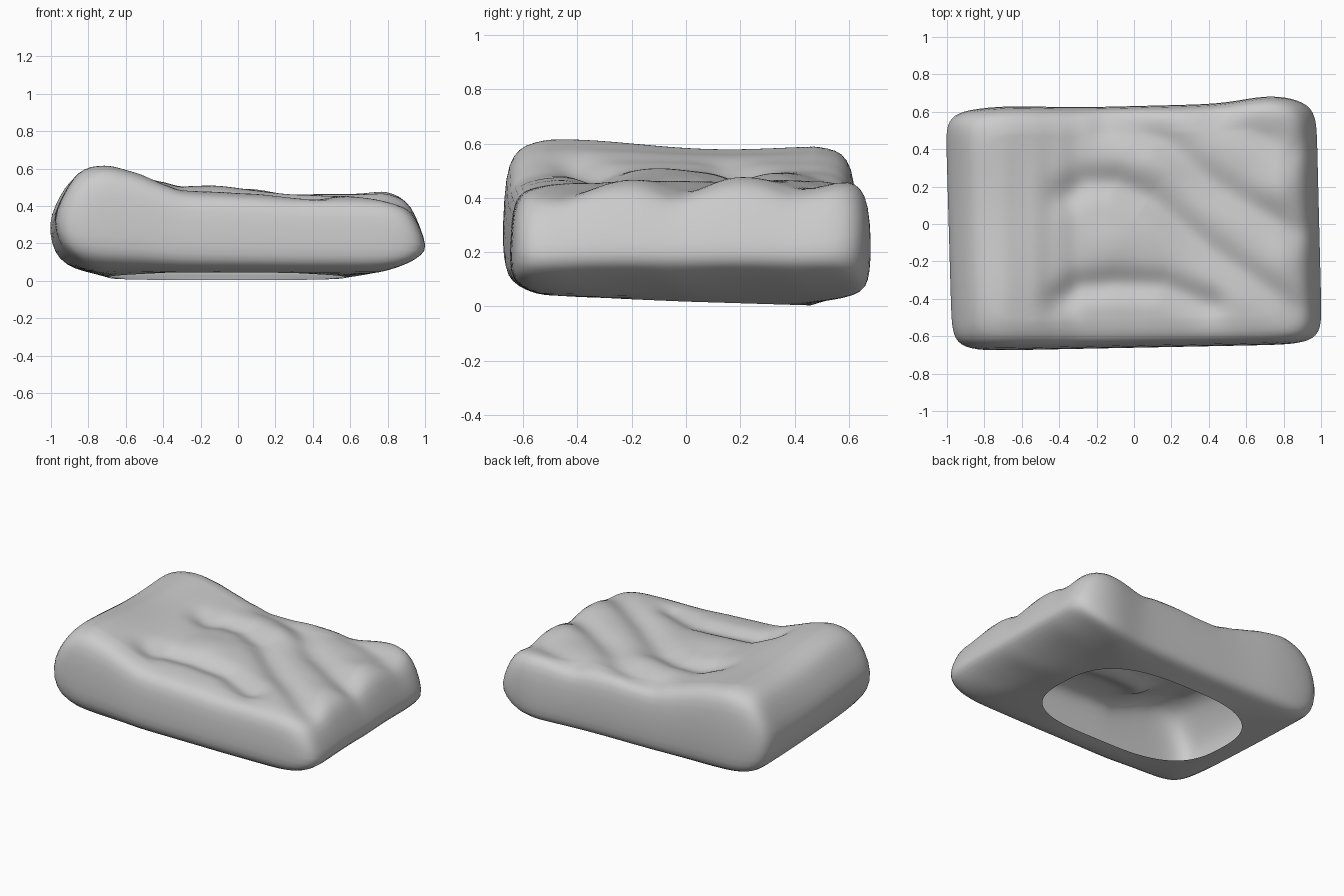
import bpy, bmesh, math

if "Cube" in bpy.data.objects:
    bpy.data.objects.remove(bpy.data.objects["Cube"])

N, RINGS = 144, 28

# crest height along the length, (x, z)
CREST = [(-1.0, .58), (-.85, .59), (-.7, .60), (-.55, .57), (-.42, .53), (-.3, .495),
         (-.15, .49), (.05, .48), (.3, .465), (.55, .465), (.75, .46), (1.0, .44)]
# fold grooves in the quilt: polyline, depth, width
GROOVES = [
    ([(-.38, -.40), (-.3, -.34), (-.1, -.32), (.15, -.33), (.4, -.43)], .042, .08),
    ([(-.36, .16), (-.25, .22), (-.1, .22), (.08, .14), (.4, -.13), (.85, -.45)], .038, .085),
    ([(-.15, .54), (0, .52), (.15, .45), (.45, .2), (.85, -.04)], .038, .085),
    ([(.45, .57), (.6, .52), (.85, .41)], .03, .085),
]
# edge sections: (inset, fraction of local height), from top roll to underside
RIGHT = [(.2, 1), (.13, .97), (.08, .89), (.035, .66), (.0, .42), (.025, .33), (.1, .22), (.2, .14), (.3, .08)]
LEFT = [(.2, 1), (.135, .96), (.09, .86), (.04, .72), (.0, .55), (.03, .35), (.08, .2), (.15, .11), (.25, .06)]
LEFT_BACK = [(.2, 1), (.13, .96), (.08, .86), (.03, .7), (.0, .55), (.01, .34), (.05, .2), (.13, .11), (.25, .06)]
FRONT = [(.14, 1), (.075, .98), (.035, .92), (.01, .80), (.0, .5), (.0, .28), (.025, .19), (.07, .13), (.13, .085)]
BACK = [(.14, 1), (.075, .98), (.035, .92), (.01, .80), (.0, .5), (.005, .26), (.015, .14), (.05, .08), (.12, .05)]


def curve(pts, x):
    if x <= pts[0][0]:
        return pts[0][1]
    for (x0, z0), (x1, z1) in zip(pts, pts[1:]):
        if x <= x1:
            t = (x - x0) / (x1 - x0)
            t = t * .5 + .5 * t * t * (3 - 2 * t)
            return z0 + (z1 - z0) * t
    return pts[-1][1]


def bump(d, width):
    return math.exp(-(d / width) ** 2)


def dist(path, x, y):
    best = 9
    for (ax, ay), (bx, by) in zip(path, path[1:]):
        dx, dy = bx - ax, by - ay
        t = max(0, min(1, ((x - ax) * dx + (y - ay) * dy) / (dx * dx + dy * dy)))
        best = min(best, math.hypot(x - ax - t * dx, y - ay - t * dy))
    return best


def height(x, y):
    z = curve(CREST, x)
    # raised end is highest at its front
    if x < -.4:
        z += (.018 * bump(y + .45, .3) - .02 * bump(y - .15, .35)) * min(1, (-.4 - x) * 4)
    for path, depth, width in GROOVES:
        z -= depth * bump(dist(path, x, y), width)
    # front roll is a little lower than the back
    z -= .02 * bump(y + .58, .15) * max(0, min(1, (x + .45) * 4))
    # puffed folds
    z += .02 * bump(x + .12, .2) * bump(y + .1, .14)
    z += .015 * bump(x - .1, .3) * bump(y - .33, .1)
    z += .02 * bump(x - .72, .2) * bump(y - .62, .12)
    z += bump(x - .8, .15) * (.01 * bump(y + .2, .12) + .02 * bump(y - .2, .12))
    return z


def squircle(a, n):
    c, s = math.cos(a), math.sin(a)
    k = (abs(c) ** n + abs(s) ** n) ** (-1 / n)
    return c * k, s * k


def warp(x, y):
    # slightly uneven outline
    v = y / .645
    if v > 0:
        y += v * (-.02 + .025 * (x + .3) + .035 * bump(x - .75, .2) + .015 * bump(x + .65, .25))
    else:
        y += v * (.017 - .02 * x)
    return x - .025 * y, y


bm = bmesh.new()
rows = []

# quilted top
for i in range(1, RINGS + 1):
    t = i / RINGS
    row = []
    for j in range(N):
        u, v = squircle(2 * math.pi * j / N, 2 + 12 * t)
        x, y = warp(u * .8 * t, v * .505 * t)
        row.append(bm.verts.new((x, y, height(x, y))))
    rows.append(row)

# rolled edges and underside
for k in range(1, len(FRONT)):
    row = []
    for j in range(N):
        u, v = squircle(2 * math.pi * j / N, 14)
        ix, fx = RIGHT[k]
        if u < 0:
            b = (v + 1) / 2
            ix, fx = [p + (q - p) * b for p, q in zip(LEFT[k], LEFT_BACK[k])]
        iy, fy = (BACK if v > 0 else FRONT)[k]
        wx, wy = abs(u) ** 14, abs(v) ** 14
        x, y = warp(u * (1.0 - ix), v * (.645 - iy))
        f = (fx * wx + fy * wy) / (wx + wy)
        # the front corner of the raised end is tucked up underneath
        tuck = .04 * bump(x + 1, .16) * bump(y + .66, .2) * (f < .3)
        row.append(bm.verts.new((x, y, f * height(x, y) + tuck)))
    rows.append(row)

# open rim beneath
rim = []
for j in range(N):
    a = 2 * math.pi * j / N
    u, v = squircle(a, 2.8)
    z = .018 - .014 * v + .02 * max(0, -v) * bump(u, .8)
    rim.append(bm.verts.new((-.06 + .63 * u, (.46 if v > 0 else .44) * v, max(z, .002))))
rows.append(rim)

center = bm.verts.new((0, 0, height(0, 0)))
for j in range(N):
    bm.faces.new((center, rows[0][j], rows[0][(j + 1) % N]))
for a, b in zip(rows, rows[1:]):
    for j in range(N):
        m = (j + 1) % N
        bm.faces.new((a[j], b[j], b[m], a[m]))
bm.normal_update()
for f in bm.faces:
    f.smooth = True

mesh = bpy.data.meshes.new("padded_bedding")
bm.to_mesh(mesh)
bm.free()
obj = bpy.data.objects.new("padded_bedding", mesh)
bpy.context.collection.objects.link(obj)
sub = obj.modifiers.new("Smooth", 'SUBSURF')
sub.levels = sub.render_levels = 1
